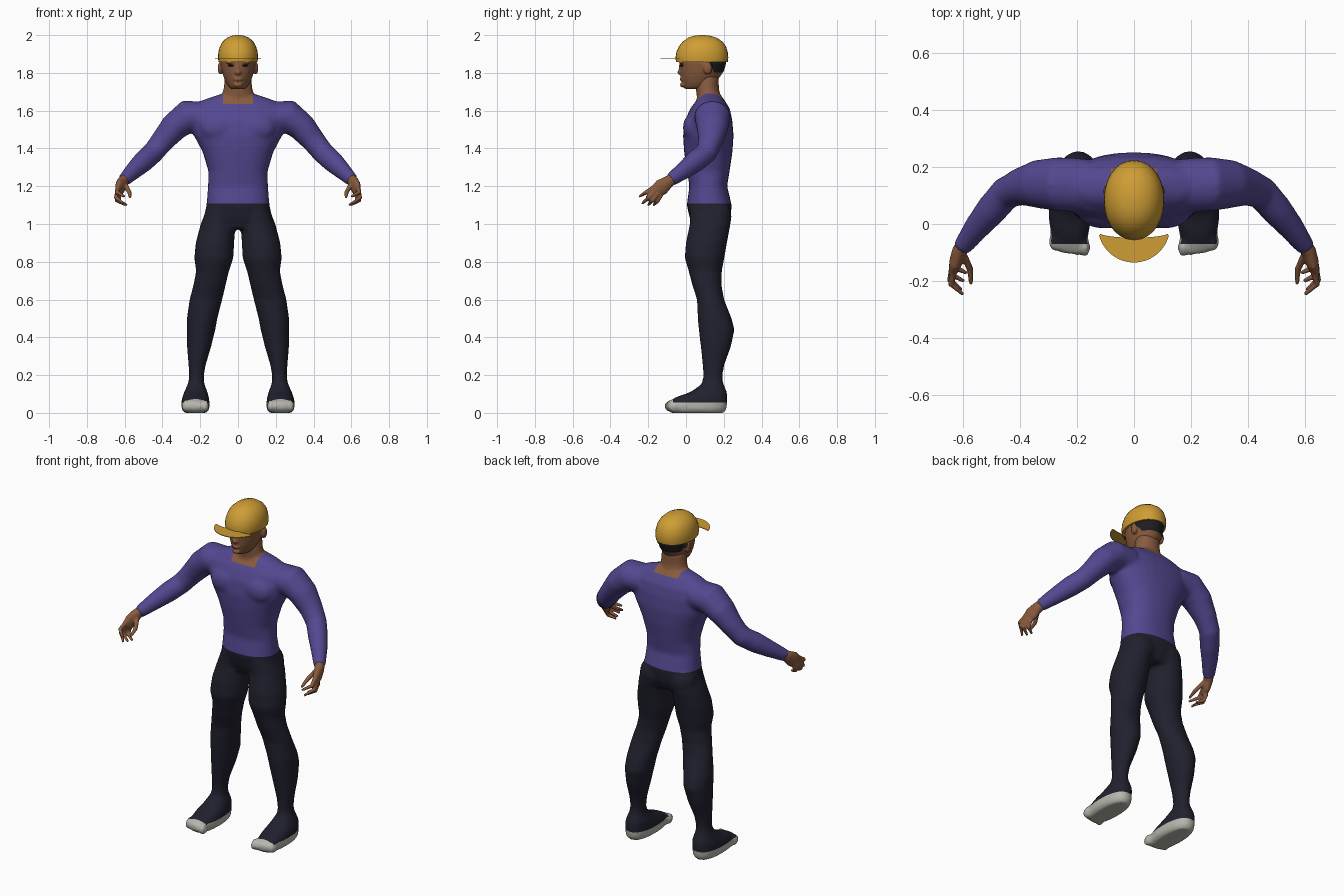
import bpy, bmesh, math
from mathutils import Vector, Matrix


def material(name, rgb):
    m = bpy.data.materials.new(name)
    m.diffuse_color = (*rgb, 1)
    return m


PURPLE = material("purple_shirt", (0.088, 0.064, 0.28))
NAVY = material("dark_navy", (0.0145, 0.015, 0.027))
GOLD = material("gold_cap", (0.62, 0.34, 0.035))
SKIN = material("brown_skin", (0.25, 0.105, 0.048))
PALE = material("pale_sole", (0.47, 0.47, 0.42))
HAIR = material("black_hair", (0.012, 0.012, 0.016))


def skin_rings(bm, rings):
    """Closed surface through a list of equal point rings."""
    vs = [[bm.verts.new(p) for p in r] for r in rings]
    n = len(vs[0])
    for a, b in zip(vs, vs[1:]):
        for i in range(n):
            bm.faces.new((a[i], a[(i + 1) % n], b[(i + 1) % n], b[i]))
    bm.faces.new(vs[0][::-1])
    bm.faces.new(vs[-1])


def ellipse(c, u, v, e=1.0, n=28):
    pts = []
    for i in range(n):
        a = 2 * math.pi * i / n
        ca, sa = math.cos(a), math.sin(a)
        pts.append(c + u * math.copysign(abs(ca) ** e, ca) + v * math.copysign(abs(sa) ** e, sa))
    return pts


def stack(bm, rows, s=1, e=1.0):
    """Horizontal sections: z, centre x, centre y, half width, half depth."""
    skin_rings(bm, [ellipse(Vector((s * x, y, z)), Vector((rx, 0, 0)), Vector((0, ry, 0)), e)
                    for z, x, y, rx, ry in rows])


def tube(bm, rows, s=1, n=20):
    """Sections along a path: x, y, z, sideways radius, upright radius."""
    c = [Vector((s * r[0], r[1], r[2])) for r in rows]
    rings = []
    for i, r in enumerate(rows):
        t = (c[min(i + 1, len(c) - 1)] - c[max(i - 1, 0)]).normalized()
        u = t.cross(Vector((0, 0, 1))).normalized()
        rings.append(ellipse(c[i], u * r[3], u.cross(t) * r[4], n=n))
    skin_rings(bm, rings)


def ball(bm, c, r, seg=16):
    bmesh.ops.create_uvsphere(bm, u_segments=seg, v_segments=seg // 2, radius=1,
                              matrix=Matrix.Translation(c) @ Matrix.Diagonal((*r, 1)))


def finish(name, bm, mats, voxel=0, smooth=0, cuts=(), rule=None):
    """Make the object, fuse its parts, cut colour borders and colour the faces."""
    bmesh.ops.recalc_face_normals(bm, faces=bm.faces)
    me = bpy.data.meshes.new(name)
    bm.to_mesh(me)
    bm.free()
    ob = bpy.data.objects.new(name, me)
    bpy.context.collection.objects.link(ob)
    if voxel:
        rm = ob.modifiers.new("fuse", 'REMESH')
        rm.mode = 'VOXEL'
        rm.voxel_size = voxel
        sm = ob.modifiers.new("soften", 'SMOOTH')
        sm.factor, sm.iterations = 0.5, smooth
        dg = bpy.context.evaluated_depsgraph_get()
        me = bpy.data.meshes.new_from_object(ob.evaluated_get(dg))
        ob.modifiers.clear()
        ob.data = me
    me.materials.clear()
    for m in mats:
        me.materials.append(m)
    bm = bmesh.new()
    bm.from_mesh(me)
    for co, no in cuts:
        bmesh.ops.bisect_plane(bm, geom=bm.verts[:] + bm.edges[:] + bm.faces[:],
                               plane_co=co, plane_no=no, dist=1e-5)
    for f in bm.faces:
        f.smooth = True
        f.material_index = rule(f.calc_center_median()) if rule else 0
    bm.to_mesh(me)
    bm.free()
    return ob


# Body: torso, neck, arms, legs and feet fused together
bm = bmesh.new()
stack(bm, [(0.975, 0, .128, .11, .085), (1.03, 0, .128, .183, .108), (1.1, 0, .123, .167, .119),
           (1.2, 0, .118, .159, .1), (1.28, 0, .118, .157, .113), (1.38, 0, .118, .187, .128),
           (1.47, 0, .118, .235, .134), (1.55, 0, .12, .262, .125), (1.61, 0, .127, .25, .105),
           (1.655, 0, .13, .19, .075), (1.685, 0, .13, .1, .052)], e=0.88)
stack(bm, [(1.6, 0, .13, .075, .06), (1.68, 0, .118, .083, .062),
           (1.73, 0, .112, .075, .062), (1.79, 0, .115, .07, .06)])
for s in (1, -1):
    # chest and seat muscles
    ball(bm, (s * .1, .035, 1.51), (.1, .052, .075))
    ball(bm, (s * .09, .165, 1.04), (.09, .078, .09))
    # arm
    tube(bm, [(.17, .135, 1.57, .095, .08), (.27, .14, 1.568, .095, .088), (.34, .14, 1.512, .085, .075),
              (.4, .13, 1.44, .066, .063), (.45, .108, 1.378, .058, .058), (.5, .05, 1.332, .055, .058),
              (.55, -.01, 1.285, .046, .048), (.606, -.085, 1.23, .033, .035)], s)
    # leg
    stack(bm, [(1.08, .09, .125, .075, .105), (1.0, .106, .128, .092, .108), (.9, .122, .108, .102, .109),
               (.82, .128, .098, .104, .105), (.75, .135, .102, .087, .088), (.68, .15, .11, .086, .078),
               (.6, .17, .13, .087, .072), (.5, .19, .152, .081, .09), (.44, .196, .162, .076, .095),
               (.35, .206, .158, .064, .08), (.25, .217, .145, .045, .057), (.19, .22, .142, .039, .051),
               (.14, .222, .14, .046, .06), (.05, .225, .15, .05, .065)], s)
    # foot with toes
    stack(bm, [(0, .225, .06, .06, .14), (.02, .225, .055, .073, .16), (.055, .225, .057, .075, .162),
               (.085, .225, .085, .07, .135), (.11, .223, .12, .062, .097), (.15, .222, .14, .045, .06)], s, 0.85)
    for i in range(5):
        ball(bm, (s * (.172 + .027 * i), -.082 + .005 * i, .036), (.019, .035, .033))


def body_rule(c):
    if c.z > 1.5 and (c.z > 1.69 or abs(c.x) < .08 and c.z > (1.635 if c.y < .1 else 1.66)):
        return 2
    if c.z > 1.108:
        return 0
    return 3 if c.z < .056 or (c.y < -.07 and c.z < .1) else 1


UP = (0, 0, 1)
finish("body", bm, [PURPLE, NAVY, SKIN, PALE], 0.011, 6,
       [((0, 0, z), UP) for z in (.056, 1.108, 1.635, 1.66, 1.69)]
       + [((x, 0, 0), (1, 0, 0)) for x in (.08, -.08)] + [((0, -.07, 0), (0, 1, 0))], body_rule)

# Hands: palm, four curled fingers and thumb
fingers = [((.632, -.165, 1.197), (.642, -.21, 1.168), (.6, -.247, 1.145)),
           ((.638, -.16, 1.178), (.646, -.197, 1.14), (.605, -.232, 1.108)),
           ((.638, -.148, 1.163), (.642, -.178, 1.125), (.597, -.2, 1.1)),
           ((.63, -.133, 1.153), (.628, -.153, 1.12), (.587, -.172, 1.1)),
           ((.595, -.115, 1.205), (.575, -.16, 1.168), (.572, -.212, 1.14))]
for s, side in ((1, "left"), (-1, "right")):
    bm = bmesh.new()
    tube(bm, [(.595, -.07, 1.24, .027, .03), (.612, -.095, 1.222, .027, .033),
              (.624, -.13, 1.195, .024, .044), (.634, -.165, 1.168, .016, .034)], s)
    for a, b, c in fingers:
        tube(bm, [(*a, .013, .013), (*b, .012, .012), (*c, .007, .007)], s, 10)
    finish(side + "_hand", bm, [SKIN], 0.005, 3)

# Head with nose, lips, brow and ears; hair on the back
bm = bmesh.new()
stack(bm, [(1.715, 0, .05, .035, .055), (1.728, 0, .06, .05, .075), (1.75, 0, .068, .064, .088),
           (1.78, 0, .077, .077, .104), (1.81, 0, .085, .086, .116), (1.85, 0, .089, .093, .124),
           (1.89, 0, .089, .092, .124), (1.93, 0, .089, .08, .105), (1.965, 0, .089, .05, .07)])
ball(bm, (0, -.025, 1.803), (.018, .022, .016))
ball(bm, (0, -.024, 1.825), (.011, .016, .03))
ball(bm, (0, -.022, 1.767), (.026, .012, .01))
ball(bm, (0, -.018, 1.737), (.025, .014, .014))
for s in (1, -1):
    ball(bm, (s * .094, .115, 1.825), (.014, .024, .034))
    ball(bm, (s * .036, -.02, 1.857), (.03, .018, .01))
finish("head", bm, [SKIN, HAIR], 0.006, 3, [((0, .15, 1.8), (0, 1, .5)), ((0, 0, 1.803), UP)],
       lambda c: int(c.z > 1.803 and (c.y - .15) + .5 * (c.z - 1.8) > 0))

# Eyes
bm = bmesh.new()
for s in (1, -1):
    ball(bm, (s * .036, -.022, 1.839), (.017, .011, .006), 12)
finish("eyes", bm, [HAIR])

# Cap dome
bm = bmesh.new()
stack(bm, [(1.858, 0, .084, .103, .137), (1.88, 0, .084, .106, .14), (1.91, 0, .085, .104, .136),
           (1.94, 0, .087, .096, .125), (1.965, 0, .088, .082, .106), (1.985, 0, .087, .06, .078),
           (1.996, 0, .085, .035, .046), (2.0, 0, .085, .01, .014)], e=0.95)
cap = finish("cap", bm, [GOLD])

# Cap brim: thin flat crescent
bm = bmesh.new()
outer, inner = [], []
for i in range(25):
    a = math.radians(-165 + 150 * i / 24)
    outer.append((.1265 * math.cos(a), -.0085 + .1265 * math.sin(a)))
    inner.append((.122 * math.cos(a), -.03 - .018 * math.sin(a + math.pi)))
levels = [[[bm.verts.new((x, y, z)) for x, y in row] for row in (outer, inner)] for z in (1.873, 1.877)]
for i in range(24):
    for o, n in levels:
        bm.faces.new((o[i], o[i + 1], n[i + 1], n[i]))
    for k in (0, 1):
        lo, hi = levels[0][k], levels[1][k]
        bm.faces.new((lo[i], lo[i + 1], hi[i + 1], hi[i]))
for i in (0, 24):
    bm.faces.new((levels[0][0][i], levels[0][1][i], levels[1][1][i], levels[1][0][i]))
brim = finish("cap_brim", bm, [GOLD])

for ob in (cap, brim):
    bpy.ops.object.select_all(action='DESELECT')
    ob.select_set(True)
    bpy.context.view_layer.objects.active = ob
    bpy.ops.object.shade_smooth_by_angle(angle=math.radians(50))
